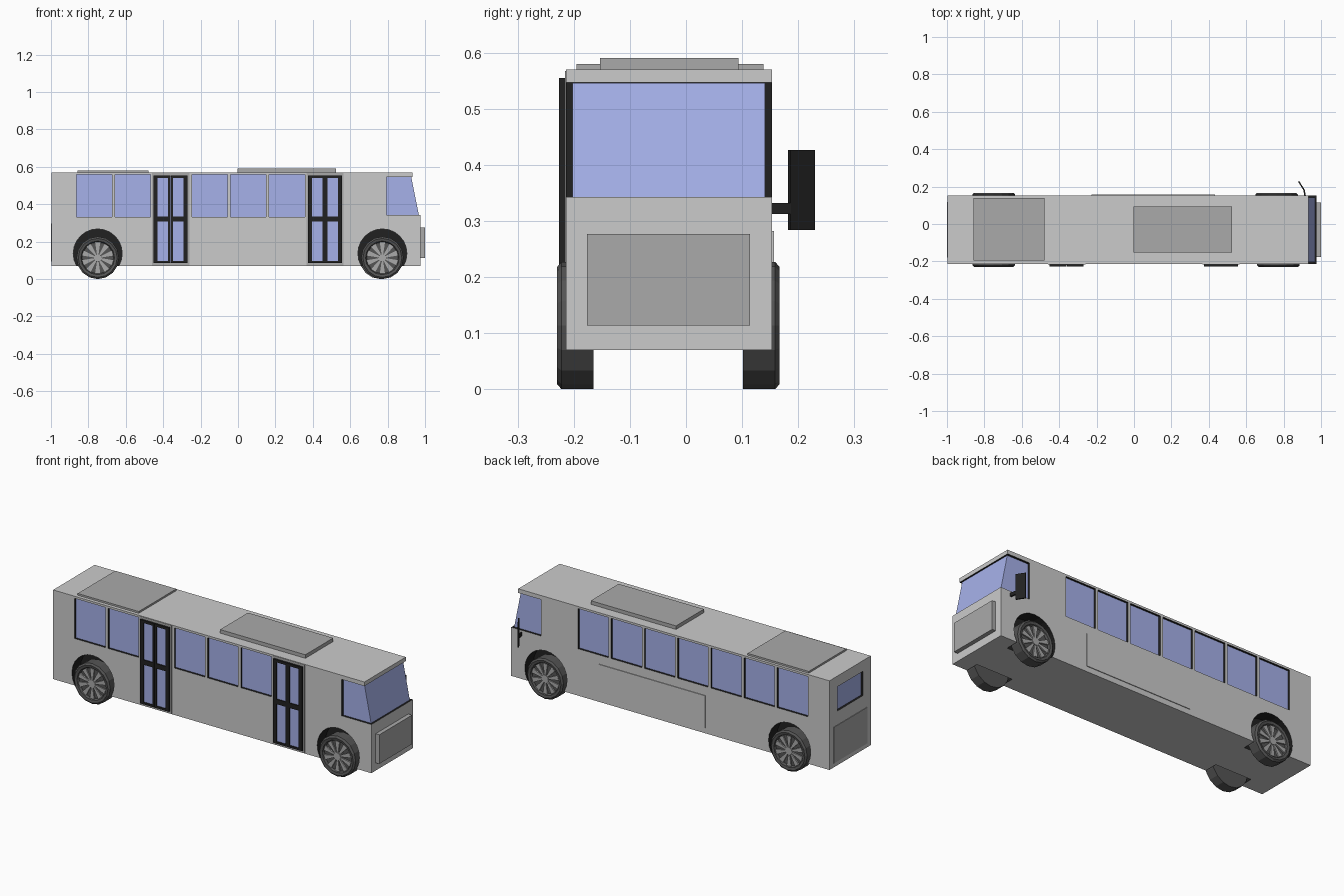
import bpy, bmesh
from math import sin, cos, pi, atan2
from mathutils import Vector

if "Cube" in bpy.data.objects:
    bpy.data.objects.remove(bpy.data.objects["Cube"])


def material(name, r, g, b):
    m = bpy.data.materials.new(name)
    m.diffuse_color = (r, g, b, 1)
    m.use_nodes = True
    m.node_tree.nodes["Principled BSDF"].inputs["Base Color"].default_value = m.diffuse_color
    return m


PAINT = material("light_grey", .76, .76, .76)
BLACK = material("black", .015, .015, .015)
GLASS = material("blue_glass", .38, .44, .82)
PANEL = material("mid_grey", .4, .4, .4)
TYRE = material("dark_rubber", .09, .09, .09)

MID, Y0, Y1 = -.031, -.214, .153      # body centre line and side planes


def prism(bm, pts, y0, y1, index=0):
    """Extrude an x-z outline between two y planes."""
    a = [bm.verts.new((x, y0, z)) for x, z in pts]
    b = [bm.verts.new((x, y1, z)) for x, z in pts]
    n = len(pts)
    faces = [bm.faces.new(a), bm.faces.new(b[::-1])]
    faces += [bm.faces.new((a[i], b[i], b[(i + 1) % n], a[(i + 1) % n])) for i in range(n)]
    for f in faces:
        f.material_index = index
    return faces


def box(bm, x0, x1, y0, y1, z0, z1, index=0):
    prism(bm, [(x0, z0), (x1, z0), (x1, z1), (x0, z1)], y0, y1, index)


def circle(cx, cz, r, n):
    return [(cx + r * sin(2 * pi * i / n), cz - r * cos(2 * pi * i / n)) for i in range(n)]


def finish(bm, name, *mats):
    bmesh.ops.recalc_face_normals(bm, faces=bm.faces)
    me = bpy.data.meshes.new(name)
    bm.to_mesh(me)
    bm.free()
    for m in mats:
        me.materials.append(m)
    ob = bpy.data.objects.new(name, me)
    bpy.context.collection.objects.link(ob)
    return ob


def box_object(name, mat, *dims):
    bm = bmesh.new()
    box(bm, *dims)
    return finish(bm, name, mat)


# Body shell, stepped at the cab so the roof overhangs the windscreen
bm = bmesh.new()
prism(bm, [(-.997, .07), (.977, .07), (.977, .343), (.793, .343),
           (.793, .547), (.934, .547), (.934, .57), (-.997, .57)], Y0, Y1)
for f in bm.faces:
    c = f.calc_center_median()
    if c.x > .75 and .34 < c.z < .55 and abs(c.y - MID) < .1:
        f.material_index = 1
body = finish(bm, "bus_body", PAINT, BLACK)

# Window openings and wheel wells, cut with black reveals
WIN_W, WIN_Z0, WIN_Z1, PITCH = .19, .333, .558, .206
windows = [(-.863 + PITCH * i, side) for side, slots in
           ((-1, (0, 1, 3, 4, 5)), (1, range(7))) for i in slots]
wheels = [(-.75, -1), (.772, -1), (-.75, 1), (.762, 1)]


def side_span(side, outer, inner):
    """y range from outside the wall to a depth inside it."""
    return (Y0 - outer, Y0 + inner) if side < 0 else (Y1 - inner, Y1 + outer)


bm = bmesh.new()
for x, s in windows:
    box(bm, x, x + WIN_W, *side_span(s, .02, .015), WIN_Z0, WIN_Z1, 1)
for x, s in wheels:
    prism(bm, circle(x, .137, .131, 24), *side_span(s, .03, .075), 1)
box(bm, -1.02, -.98, -.145, .083, .374, .51, 1)
cutter = finish(bm, "opening_cutter", PAINT, BLACK)
cutter.hide_render = True
mod = body.modifiers.new("openings", 'BOOLEAN')
mod.operation, mod.solver, mod.object = 'DIFFERENCE', 'EXACT', cutter
bpy.context.view_layer.objects.active = body
bpy.ops.object.modifier_apply(modifier=mod.name)
bpy.data.objects.remove(cutter)

# Glass set into the openings
bm = bmesh.new()
for x, s in windows:
    box(bm, x, x + WIN_W, *side_span(s, -.012, .018), WIN_Z0, WIN_Z1)
finish(bm, "side_windows", GLASS)
box_object("rear_window", GLASS, -.985, -.975, -.145, .083, .374, .51)
bm = bmesh.new()
prism(bm, [(.795, .343), (.967, .343), (.926, .546), (.795, .546)], Y0 + .012, Y1 - .012)
finish(bm, "cab_glass", GLASS)

# Double doors on the front side
for name, cx in (("rear_door", -.3605), ("front_door", .465)):
    box_object(name + "_surround", PANEL, cx - .1, cx + .1, Y0 - .0015, Y0 + .01, .072, .567)
    box_object(name + "_glass", GLASS, cx - .085, cx + .085, Y0 - .006, Y0, .09, .545)
    bm = bmesh.new()
    for x0, x1 in ((-.09, -.069), (-.013, -.001), (.001, .013), (.069, .09)):
        box(bm, cx + x0, cx + x1, Y0 - .012, Y0, .085, .555)
    for z0, z1 in ((.085, .096), (.307, .334), (.541, .555)):
        for x0, x1 in ((-.069, -.013), (.013, .069)):
            box(bm, cx + x0, cx + x1, Y0 - .012, Y0, z0, z1)
    finish(bm, name + "_frame", BLACK)

# Grille, engine cover, side hatch and roof units
box_object("front_grille", PANEL, .97, 1, -.176, .114, .114, .277)
box_object("engine_cover", PANEL, -1, -.99, -.178, .117, .094, .296)
box_object("side_hatch", PAINT, -.227, .432, Y1 - .005, Y1 + .004, .1, .282)
box_object("rear_roof_unit", PANEL, -.858, -.479, -.195, .138, .56, .58)
box_object("front_roof_unit", PANEL, -.004, .525, -.153, .094, .56, .59)

# Wheels: tyre turned from a profile, then ten tapered spokes and a hub
R, SIDES, SPOKES = .1135, 16, 10
PROFILE = [(.084, .014), (.09, .003), (.104, 0), (R, .008), (R, .065)]   # radius, depth
for i, (cx, s) in enumerate(wheels):
    outer = -.23 if s < 0 else .167
    depth = lambda d: outer - s * d
    bm = bmesh.new()
    rings = [[bm.verts.new((x, depth(d), z)) for x, z in circle(cx, R, r, SIDES)]
             for r, d in PROFILE]
    for a, b in zip(rings, rings[1:]):
        for k in range(SIDES):
            n = (k + 1) % SIDES
            bm.faces.new((a[k], a[n], b[n], b[k]))
    bm.faces.new(rings[0])
    bm.faces.new(rings[-1])
    finish(bm, f"tyre_{i + 1}", TYRE)

    bm = bmesh.new()
    for k in range(SPOKES):
        t = 2 * pi * k / SPOKES
        out, across = Vector((sin(t), cos(t))), Vector((cos(t), -sin(t)))
        pts = [out * r + across * w for r, w in
               ((.016, -.004), (.084, -.014), (.084, .014), (.016, .004))]
        prism(bm, [(cx + p.x, R + p.y) for p in pts], depth(.007), depth(.015))
    prism(bm, circle(cx, R, .022, 12), depth(.004), depth(.015))
    finish(bm, f"wheel_spokes_{i + 1}", PANEL)


# Wing mirror: thin slanted plate on a short arm
def slat(name, p, q, thick, z0, z1):
    p, q = Vector(p), Vector(q)
    h = (q - p).length / 2
    ob = box_object(name, BLACK, -h, h, -thick / 2, thick / 2, z0, z1)
    ob.location = (*((p + q) / 2), 0)
    ob.rotation_euler.z = atan2(q.y - p.y, q.x - p.x)


slat("mirror_arm", (.917, .14), (.908, .186), .008, .312, .332)
slat("mirror_plate", (.908, .184), (.88, .228), .007, .284, .426)
